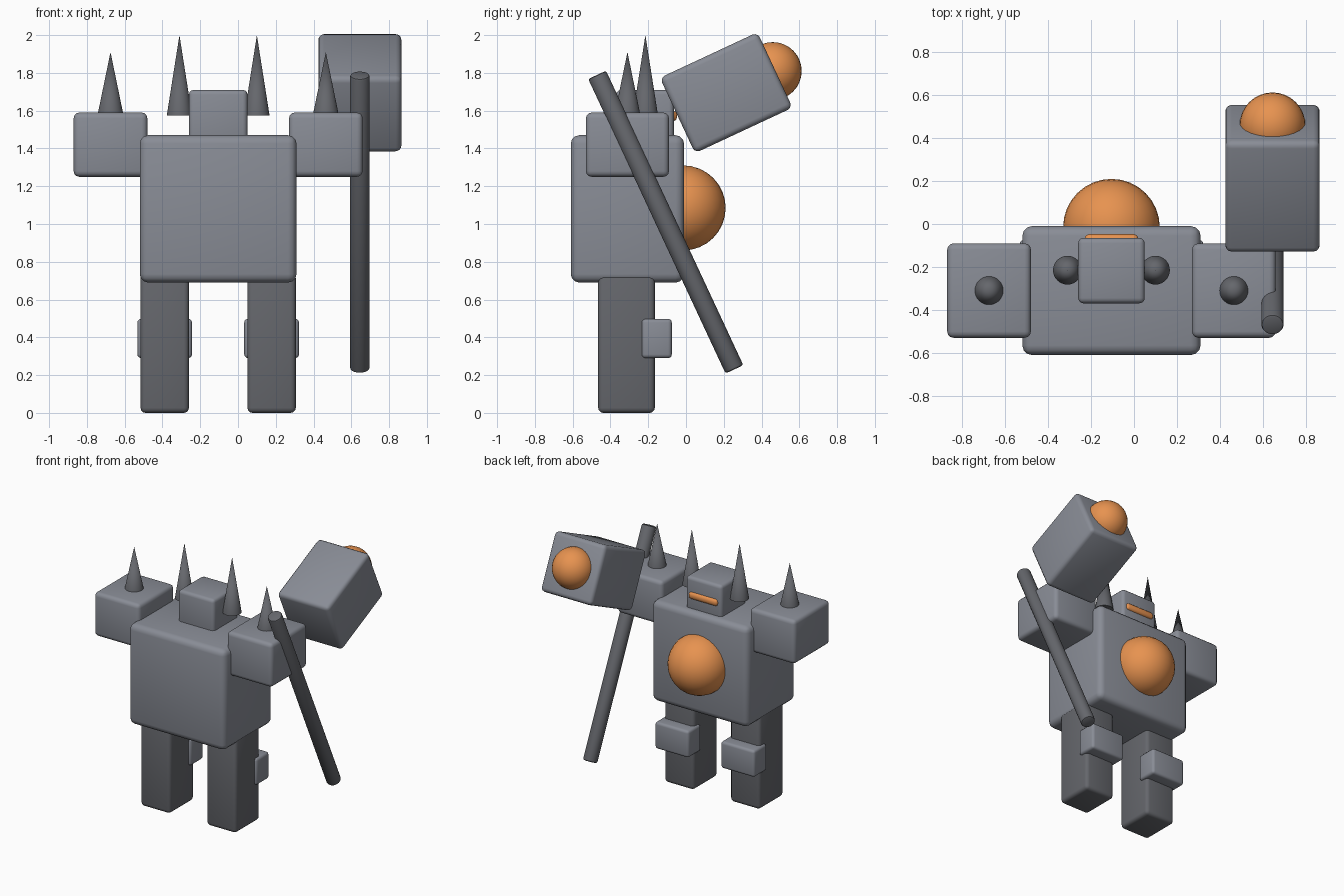
import bpy
import math
from mathutils import Vector

old = bpy.data.objects.get("Cube")
if old:
    bpy.data.objects.remove(old, do_unlink=True)


def make_material(name, colour):
    mat = bpy.data.materials.new(name)
    mat.use_nodes = True
    mat.diffuse_color = (*colour, 1)
    mat.node_tree.nodes["Principled BSDF"].inputs["Base Color"].default_value = (*colour, 1)
    return mat


LIGHT = make_material("light_grey", (0.25, 0.265, 0.305))
DARK = make_material("dark_grey", (0.13, 0.135, 0.15))
ORANGE = make_material("glowing_orange", (0.8, 0.29, 0.08))


def finish(name, mat, bevel=0, segments=3):
    """Name, colour, round and smooth the active object."""
    obj = bpy.context.object
    obj.name = name
    obj.data.materials.append(mat)
    if bevel:
        mod = obj.modifiers.new("rounded_edges", "BEVEL")
        mod.width = bevel
        mod.segments = segments
        mod.limit_method = "ANGLE"
        mod.angle_limit = math.radians(40)
        bpy.ops.object.modifier_apply(modifier=mod.name)
    bpy.ops.object.shade_smooth_by_angle(angle=math.radians(40))
    return obj


def block(name, centre, size, mat, bevel, tilt=0):
    bpy.ops.mesh.primitive_cube_add(size=1, location=centre, rotation=(tilt, 0, 0))
    bpy.context.object.scale = size
    bpy.ops.object.transform_apply(location=False, rotation=False, scale=True)
    return finish(name, mat, bevel)


def ball(name, centre, radius):
    bpy.ops.mesh.primitive_uv_sphere_add(segments=32, ring_count=16,
                                         radius=radius, location=centre)
    return finish(name, ORANGE)


def spike(name, x, y, base, tip):
    bpy.ops.mesh.primitive_cone_add(vertices=32, radius1=0.067, radius2=0,
                                    depth=tip - base, location=(x, y, (base + tip) / 2))
    return finish(name, DARK)


MID = -0.105  # body centre line

# Torso, chest core, head and visor
block("torso", (MID, -0.31, 1.08), (0.83, 0.6, 0.78), LIGHT, 0.045)
ball("chest_core", (MID, -0.015, 1.085), 0.225)
block("head", (MID, -0.217, 1.555), (0.31, 0.305, 0.31), LIGHT, 0.025)
block("visor", (MID, -0.075, 1.572), (0.25, 0.055, 0.055), ORANGE, 0.022)

# Paired parts on either side of the centre line
for side, s in (("left", 1), ("right", -1)):
    block(side + "_shoulder", (MID + s * 0.57, -0.31, 1.42), (0.39, 0.44, 0.34), LIGHT, 0.03)
    spike(side + "_shoulder_spike", MID + s * 0.57, -0.31, 1.585, 1.91)
    spike(side + "_neck_spike", MID + s * 0.205, -0.215, 1.575, 2.0)
    block(side + "_leg", (MID + s * 0.283, -0.315, 0.37), (0.256, 0.3, 0.74), DARK, 0.027)
    block(side + "_knee_pad", (MID + s * 0.283, -0.155, 0.394), (0.29, 0.16, 0.208), LIGHT, 0.02)

# Tilted hammer: shaft, head and glowing end
HAMMER_X = 0.645
TILT = math.radians(25)
bpy.ops.mesh.primitive_cylinder_add(vertices=32, radius=0.052, depth=1.72,
                                    location=(HAMMER_X, -0.107, 1.01), rotation=(TILT, 0, 0))
finish("hammer_shaft", DARK, 0.012, 2)

head_centre = Vector((HAMMER_X, 0.213, 1.695))
block("hammer_head", head_centre, (0.44, 0.57, 0.44), LIGHT, 0.03, TILT)
along = Vector((0, math.cos(TILT), math.sin(TILT)))
ball("hammer_core", head_centre + along * 0.272, 0.153)
